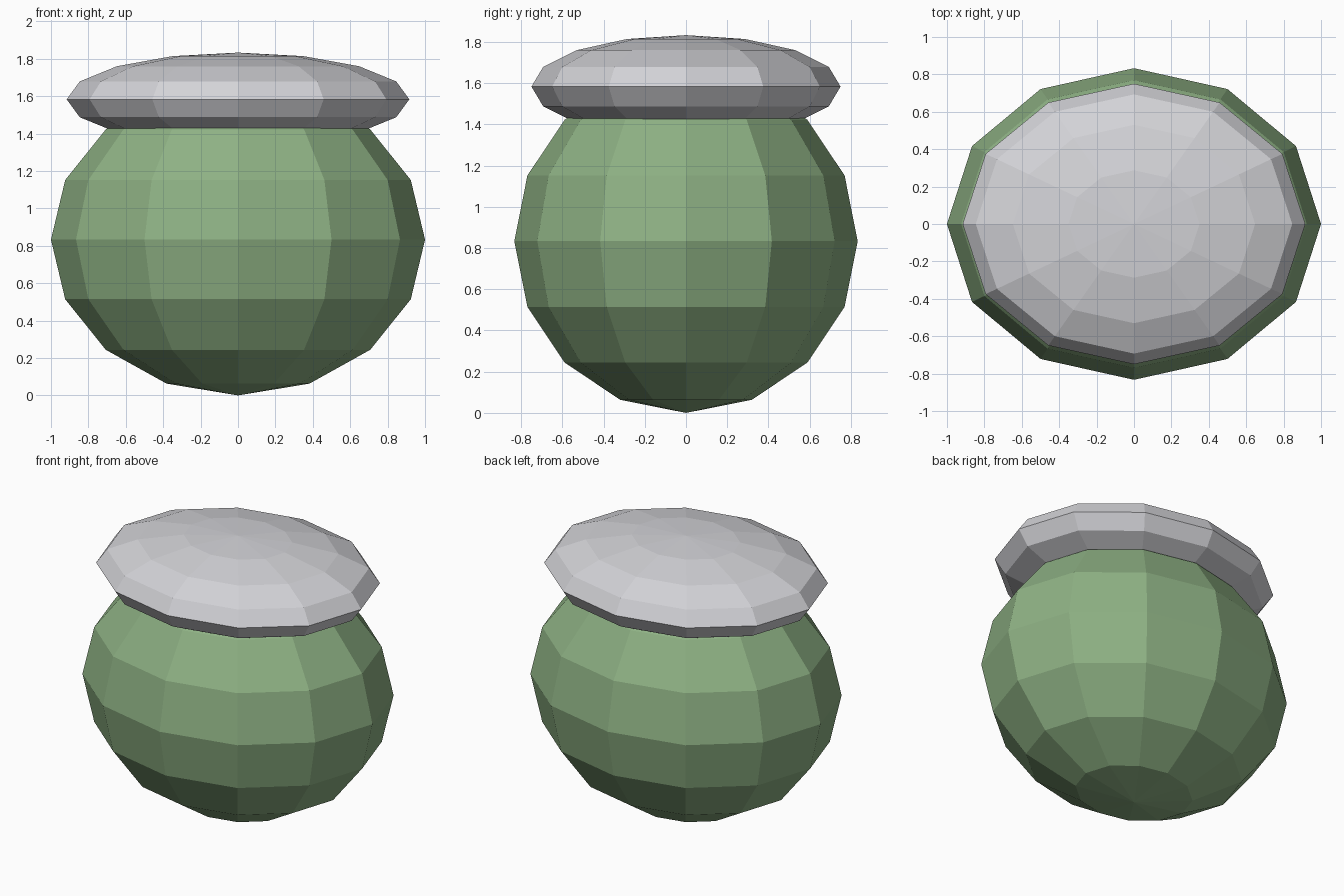
import bpy

if "Cube" in bpy.data.objects:
    bpy.data.objects.remove(bpy.data.objects["Cube"])


def material(name, rgb):
    mat = bpy.data.materials.new(name)
    mat.diffuse_color = (*rgb, 1.0)
    mat.use_nodes = True
    mat.node_tree.nodes["Principled BSDF"].inputs["Base Color"].default_value = mat.diffuse_color
    return mat


def ellipsoid(name, radii, z, mat):
    """Flat-shaded low-poly ellipsoid: 12 sides, 8 rings."""
    bpy.ops.mesh.primitive_uv_sphere_add(segments=12, ring_count=8, radius=1, location=(0, 0, z))
    ob = bpy.context.object
    ob.name = name
    ob.scale = radii
    bpy.ops.object.transform_apply(location=False, rotation=False, scale=True)
    bpy.ops.object.shade_flat()
    ob.data.materials.append(mat)
    return ob


green = material("soft green", (0.27, 0.44, 0.23))
grey = material("light grey", (0.65, 0.65, 0.68))

# Rounded pot body standing on its lowest point
ellipsoid("body", (1.0, 0.833, 0.833), 0.833, green)

# Flattened lid sunk into the top of the body
ellipsoid("lid", (0.916, 0.75, 0.25), 1.583, grey)
